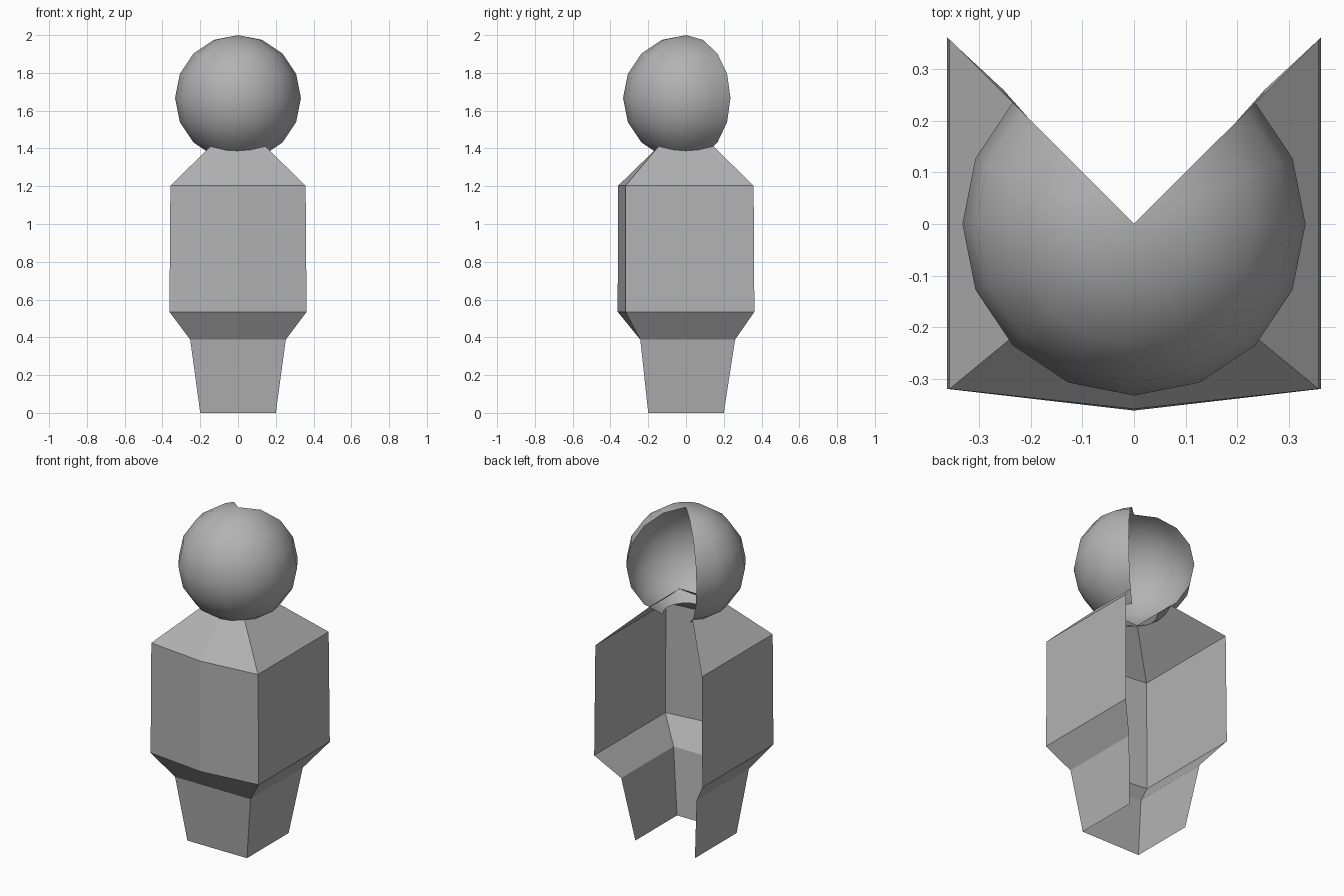
import bpy, bmesh
from mathutils import Matrix

if "Cube" in bpy.data.objects:
    bpy.data.objects.remove(bpy.data.objects["Cube"])

# darker grey shared by both shells
grey = bpy.data.materials.new("dark_grey")
grey.diffuse_color = (0.45, 0.45, 0.45, 1)
grey.use_nodes = True
grey.node_tree.nodes["Principled BSDF"].inputs["Base Color"].default_value = grey.diffuse_color


def finish(bm, name, smooth=False):
    mesh = bpy.data.meshes.new(name)
    for f in bm.faces:
        f.smooth = smooth
    bm.to_mesh(mesh)
    bm.free()
    mesh.materials.append(grey)
    obj = bpy.data.objects.new(name, mesh)
    bpy.context.collection.objects.link(obj)
    return obj


# body shell: open-backed rings lofted from feet to neck
# (height, half width, back y, front corner y, front middle y)
sections = [
    (0.00, 0.20, 0.20, -0.20, -0.20),
    (0.388, 0.253, 0.26, -0.242, -0.242),
    (0.535, 0.363, 0.362, -0.32, -0.362),
    (1.203, 0.358, 0.358, -0.32, -0.359),
    (1.413, 0.143, 0.143, -0.143, -0.143),
]
bm = bmesh.new()
rings = []
for z, w, back, corner, mid in sections:
    pts = [(-w, back), (-w, corner), (0, mid), (w, corner), (w, back)]
    rings.append([bm.verts.new((x, y, z)) for x, y in pts])
for lo, hi in zip(rings, rings[1:]):
    for i in range(4):
        bm.faces.new((lo[i], lo[i + 1], hi[i + 1], hi[i]))
finish(bm, "body_shell")

# head shell: low-poly sphere without its back quarter and bottom cap
R = 0.333
bm = bmesh.new()
bmesh.ops.create_uvsphere(bm, u_segments=16, v_segments=8, radius=R)
cut = []
for f in bm.faces:
    c = f.calc_center_median()
    if c.y > abs(c.x) or any(v.co.z < -0.99 * R for v in f.verts):
        cut.append(f)
bmesh.ops.delete(bm, geom=cut, context='FACES')
bmesh.ops.transform(bm, matrix=Matrix.Translation((0, 0, 2.0 - R)), verts=bm.verts)
finish(bm, "head_shell", smooth=True)
